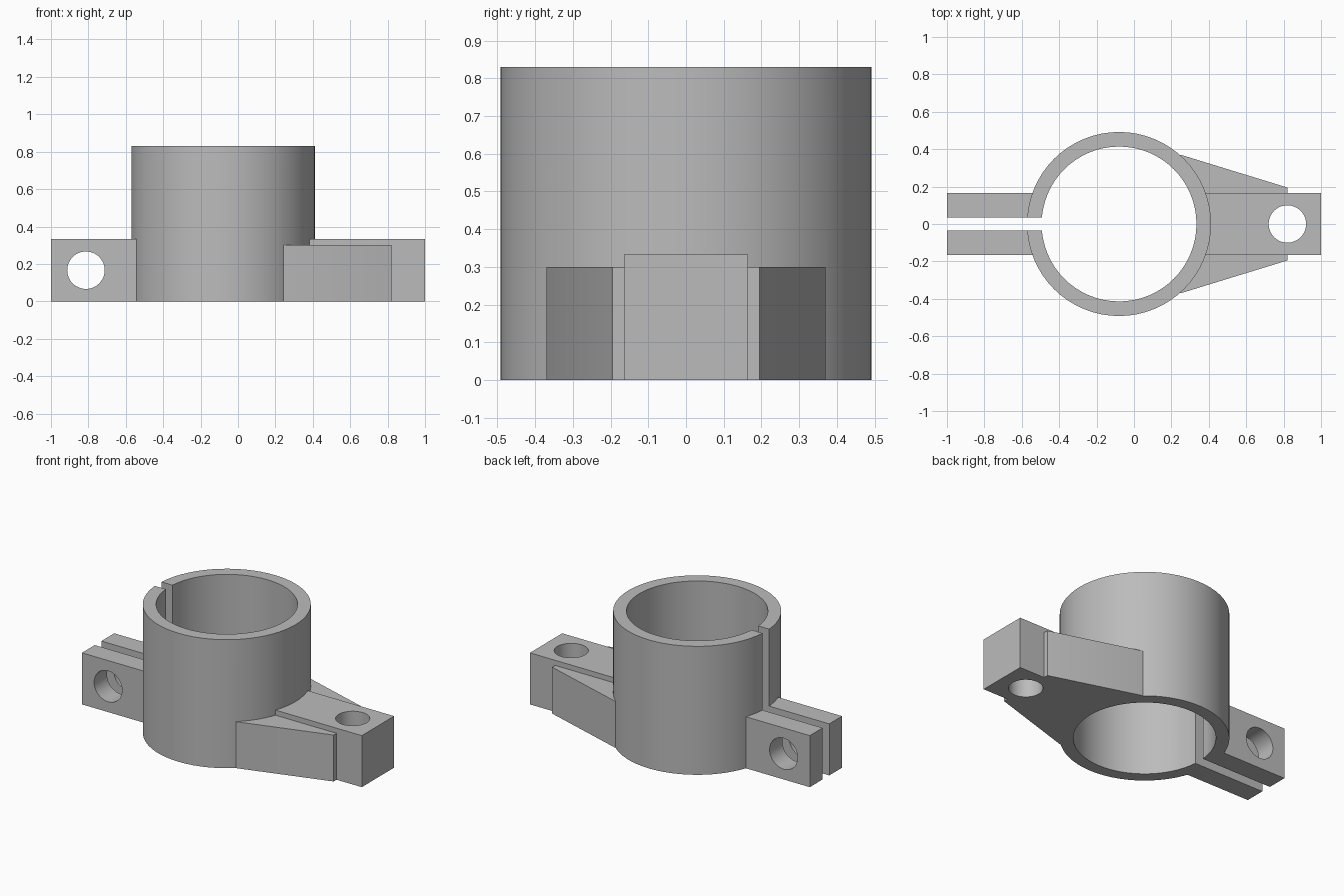
import bpy, bmesh, math
from mathutils import Matrix, Vector

cube = bpy.data.objects.get("Cube")
if cube:
    bpy.data.objects.remove(cube, do_unlink=True)

RING_X = -0.08      # collar axis
OUTER, INNER = 0.492, 0.414
TALL, LOW, GUSSET = 0.83, 0.333, 0.30
HALF = 0.165        # half width of arm and ears
GAP = 0.034         # half width of the slot

grey = bpy.data.materials.new("plain_grey")
grey.use_nodes = True
colour = (0.5, 0.5, 0.5, 1)
grey.diffuse_color = colour
grey.node_tree.nodes["Principled BSDF"].inputs["Base Color"].default_value = colour


def finish(name, bm):
    bmesh.ops.recalc_face_normals(bm, faces=bm.faces)
    mesh = bpy.data.meshes.new(name)
    bm.to_mesh(mesh)
    bm.free()
    mesh.materials.append(grey)
    obj = bpy.data.objects.new(name, mesh)
    bpy.context.collection.objects.link(obj)
    return obj


def prism(name, outline, z0, z1):
    bm = bmesh.new()
    face = bm.faces.new([bm.verts.new((x, y, z0)) for x, y in outline])
    result = bmesh.ops.extrude_face_region(bm, geom=[face])
    verts = [v for v in result["geom"] if isinstance(v, bmesh.types.BMVert)]
    bmesh.ops.translate(bm, verts=verts, vec=Vector((0, 0, z1 - z0)))
    return finish(name, bm)


def block(name, x0, x1, y0, y1, z0, z1):
    return prism(name, [(x0, y0), (x1, y0), (x1, y1), (x0, y1)], z0, z1)


def cylinder(name, radius, depth, centre, sides, along_y=False):
    bm = bmesh.new()
    turn = Matrix.Rotation(math.pi / 2 if along_y else 0, 4, "X")
    bmesh.ops.create_cone(bm, cap_ends=True, segments=sides, radius1=radius,
                          radius2=radius, depth=depth,
                          matrix=Matrix.Translation(centre) @ turn)
    return finish(name, bm)


def combine(target, tool, operation):
    mod = target.modifiers.new(operation.lower(), "BOOLEAN")
    mod.operation, mod.solver, mod.object = operation, "EXACT", tool
    bpy.context.view_layer.objects.active = target
    bpy.ops.object.modifier_apply(modifier=mod.name)
    bpy.data.objects.remove(tool, do_unlink=True)


# Tall collar, to which the other parts are joined
body = cylinder("clamp_bracket", OUTER, TALL, (RING_X, 0, TALL / 2), 64)

# Tapered gusset, mounting arm and clamp ears
gusset = [(0, -0.37), (0.25, -0.37), (0.82, -0.195),
          (0.82, 0.195), (0.25, 0.37), (0, 0.37)]
combine(body, prism("gusset", gusset, 0, GUSSET), "UNION")
combine(body, block("mounting_arm", 0, 1, -HALF, HALF, 0, LOW), "UNION")
combine(body, block("clamp_ears", -1, -0.3, -HALF, HALF, 0, LOW), "UNION")

# Bore, slot, arm hole and ear hole
cutters = [
    cylinder("bore_cutter", INNER, 2, (RING_X, 0, 0.5), 64),
    block("slot_cutter", -1.2, -0.3, -GAP, GAP, -0.2, 1),
    cylinder("arm_hole_cutter", 0.1, 1, (0.82, 0, 0.2), 48),
    cylinder("ear_hole_cutter", 0.1, 1, (-0.813, 0, LOW / 2), 48, True),
]
for cutter in cutters:
    cutter.hide_render = True
    combine(body, cutter, "DIFFERENCE")

# Smooth round walls with crisp edges
bpy.ops.object.select_all(action="DESELECT")
body.select_set(True)
bpy.context.view_layer.objects.active = body
bpy.ops.object.shade_smooth_by_angle(angle=math.radians(25))
